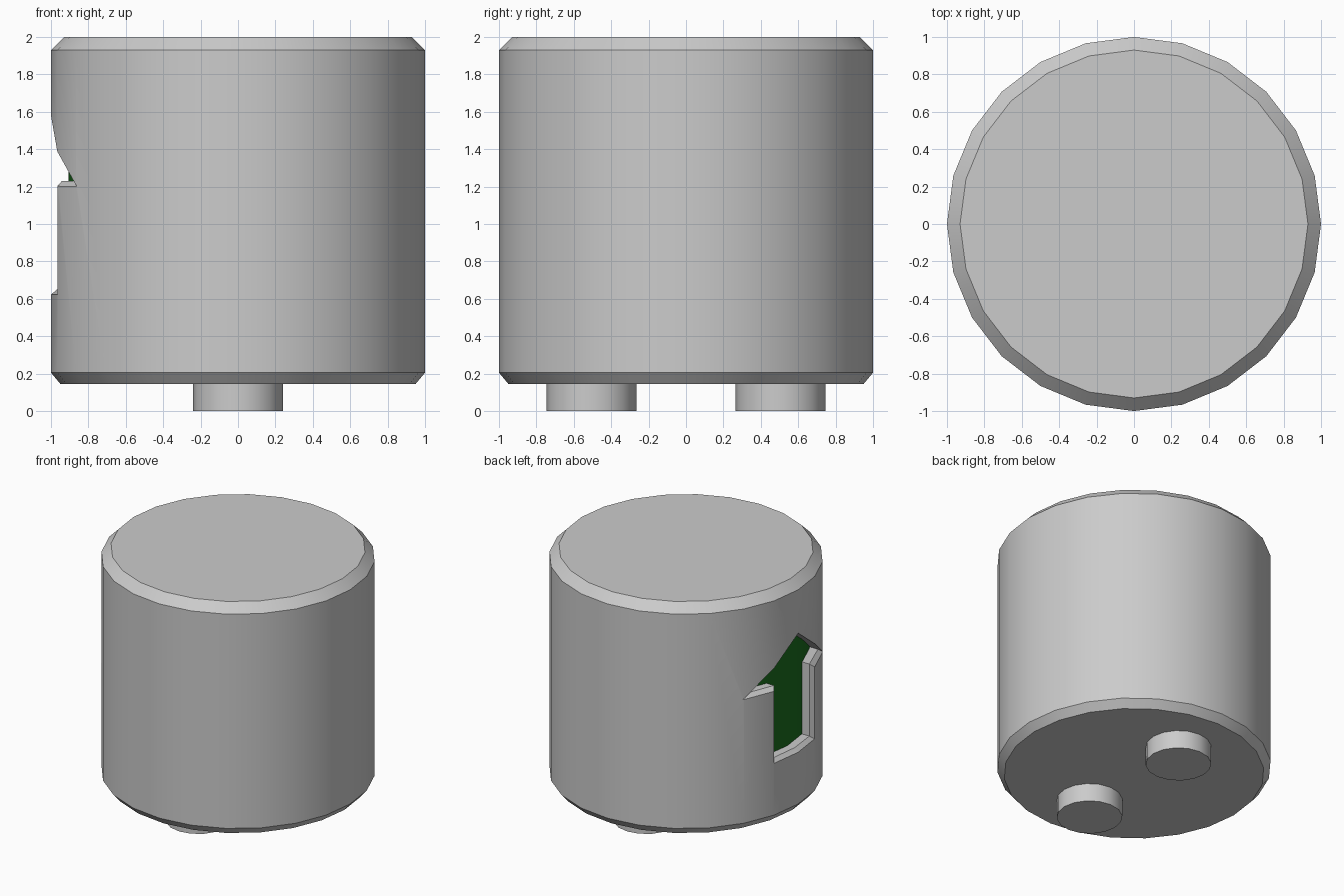
import bpy, bmesh, math

if "Cube" in bpy.data.objects:
    bpy.data.objects.remove(bpy.data.objects["Cube"])


def make_object(name, bm):
    bmesh.ops.recalc_face_normals(bm, faces=bm.faces)
    me = bpy.data.meshes.new(name)
    bm.to_mesh(me)
    bm.free()
    ob = bpy.data.objects.new(name, me)
    bpy.context.collection.objects.link(ob)
    return ob


def loft(name, rings):
    """Join closed rings of points with quads and cap both ends."""
    bm = bmesh.new()
    loops = [[bm.verts.new(p) for p in ring] for ring in rings]
    n = len(loops[0])
    for a, b in zip(loops, loops[1:]):
        for i in range(n):
            j = (i + 1) % n
            bm.faces.new((a[i], a[j], b[j], b[i]))
    bm.faces.new(loops[0])
    bm.faces.new(loops[-1])
    return make_object(name, bm)


def lathe(name, profile, sides, cx=0, cy=0):
    def ring(r, z):
        return [(cx + r * math.cos(2 * math.pi * i / sides),
                 cy + r * math.sin(2 * math.pi * i / sides), z) for i in range(sides)]
    return loft(name, [ring(r, z) for r, z in profile])


def smooth(ob):
    bpy.ops.object.select_all(action='DESELECT')
    ob.select_set(True)
    bpy.context.view_layer.objects.active = ob
    bpy.ops.object.shade_smooth_by_angle(angle=math.radians(30))


# Chamfered drum body
body = lathe("body", [(0.95, 0.145), (1, 0.205), (1, 1.93), (0.93, 2)], 24)

# Arrow-shaped window: outer outline and slightly tighter inner outline (y, z)
def arrow(shaft, corner, shoulder, bottom):
    right = [(corner, shoulder), (shaft, shoulder), (shaft, bottom)]
    left = [(-y, z) for y, z in reversed(right)]
    return [(0, 1.58)] + right + [(0, bottom)] + left


outer = arrow(0.26, 0.51, 1.2, 0.62)
inner = arrow(0.225, 0.47, 1.23, 0.65)


def flat(outline, x):
    return [(x, y, z) for y, z in outline]


def wrapped(outline, r):
    return [(-math.sqrt(r * r - y * y), y, z) for y, z in outline]


cutter = loft("window_cutter", [flat(outer, -1.2), wrapped(outer, 1.002),
                                wrapped(inner, 0.968), flat(inner, -0.75)])
cutter.hide_render = True
mod = body.modifiers.new("window", 'BOOLEAN')
mod.operation = 'DIFFERENCE'
mod.solver = 'EXACT'
mod.object = cutter
bpy.context.view_layer.objects.active = body
bpy.ops.object.modifier_apply(modifier=mod.name)
bpy.data.objects.remove(cutter)
smooth(body)

# Green curved panel behind the window
angles = [math.radians(180 + 15 * k) for k in range(-3, 4)]
section = [(0.905 * math.cos(a), 0.905 * math.sin(a)) for a in angles]
section += [(0.72 * math.cos(a), 0.72 * math.sin(a)) for a in reversed(angles)]
panel = loft("window_panel", [[(x, y, z) for x, y in section] for z in (0.57, 1.65)])
green = bpy.data.materials.new("green")
green.diffuse_color = (0.01, 0.15, 0.012, 1)
green.use_nodes = True
green.node_tree.nodes["Principled BSDF"].inputs["Base Color"].default_value = green.diffuse_color
panel.data.materials.append(green)
smooth(panel)

# Two round pegs underneath
for label, y in (("front", -0.505), ("back", 0.505)):
    smooth(lathe(label + "_peg", [(0.24, 0), (0.24, 0.16)], 16, 0, y))
